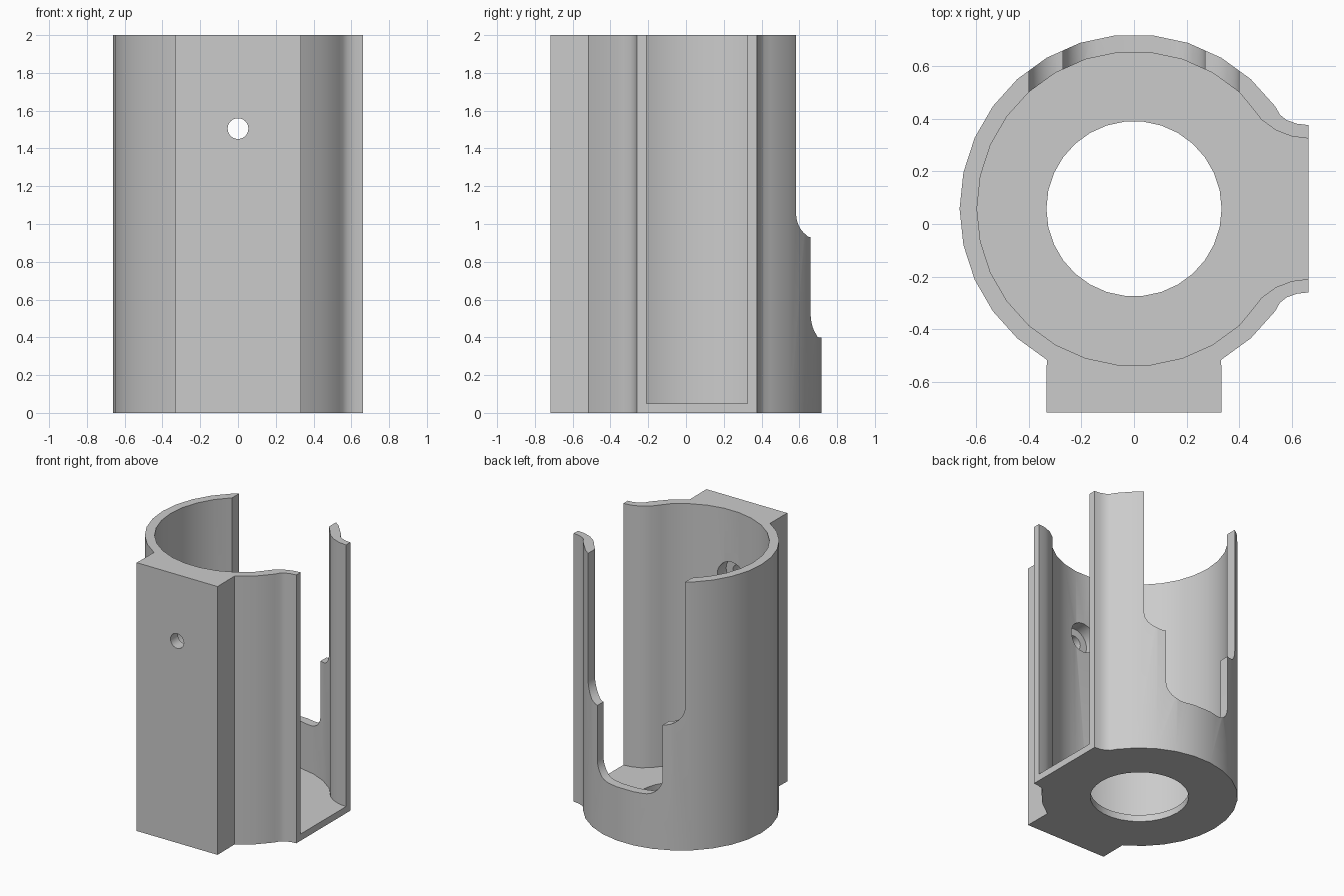
import bpy, bmesh
from math import sin, cos, pi, radians
from mathutils import Matrix, Vector

if "Cube" in bpy.data.objects:
    bpy.data.objects.remove(bpy.data.objects["Cube"], do_unlink=True)

CY = 0.058          # y of the tube axis
R_OUT, R_IN, R_BORE = 0.663, 0.597, 0.333
HEIGHT, FLOOR = 2.0, 0.05


def arc(cx, cy, r, start, end, steps):
    angles = [radians(start + (end - start) * i / steps) for i in range(steps + 1)]
    return [(cx + r * cos(a), cy + r * sin(a)) for a in angles]


def prism(name, outline, depth, matrix):
    """Extrude a closed 2D outline along local z, then place it."""
    bm = bmesh.new()
    face = bm.faces.new([bm.verts.new((x, y, 0)) for x, y in outline])
    ext = bmesh.ops.extrude_face_region(bm, geom=[face])
    moved = [v for v in ext["geom"] if isinstance(v, bmesh.types.BMVert)]
    bmesh.ops.translate(bm, verts=moved, vec=Vector((0, 0, depth)))
    bmesh.ops.transform(bm, matrix=matrix, verts=bm.verts)
    bmesh.ops.recalc_face_normals(bm, faces=bm.faces)
    mesh = bpy.data.meshes.new(name)
    bm.to_mesh(mesh)
    bm.free()
    obj = bpy.data.objects.new(name, mesh)
    bpy.context.collection.objects.link(obj)
    return obj


def cut(target, cutter):
    cutter.hide_render = True
    mod = target.modifiers.new("cut", "BOOLEAN")
    mod.operation, mod.solver, mod.object = "DIFFERENCE", "EXACT", cutter
    bpy.context.view_layer.objects.active = target
    bpy.ops.object.modifier_apply(modifier=mod.name)
    bpy.data.objects.remove(cutter, do_unlink=True)


def flipped(points):
    return [(x, -y) for x, y in reversed(points)]


def upright(z):
    return Matrix.Translation((0, CY, z))


def facing_back(y, z):
    """Local x, y become world x, z; extrusion runs toward the front (-y)."""
    return Matrix.Translation((0, y, z)) @ Matrix.Rotation(pi / 2, 4, "X")


# Tube outline with flared side mouth and flat front block
flare = [(R_OUT, 0.318), (0.62, 0.323), (0.58, 0.337), (0.555, 0.357)]
block = [(-R_BORE, -0.775), (R_BORE, -0.775)]
outline = (flare + arc(0, 0, R_OUT, 36, 240, 17) + block
           + arc(0, 0, R_OUT, 300, 324, 2) + flipped(flare))
housing = prism("housing", outline, HEIGHT, upright(0))

# Inner cavity, open at the top and through the side mouth
throat = [(0.8, 0.267), (R_OUT, 0.267), (0.6, 0.275), (0.54, 0.298),
          (0.485, 0.338), (0.44, 0.395)]
cavity = throat + arc(0, 0, R_IN, 48, 312, 22) + flipped(throat)
cut(housing, prism("cavity_cutter", cavity, HEIGHT, upright(FLOOR)))

# Round opening in the floor
cut(housing, prism("bore_cutter", arc(0, 0, R_BORE, 0, 348, 29), 0.4, upright(-0.2)))

# Stepped rear slot with rounded inner corners
half = (arc(0.14, 0.53, 0.13, -90, 0, 8)
        + arc(0.27, 1.06, 0.13, -90, 0, 8) + [(0.4, 2.2)])
slot = half + [(-x, z) for x, z in reversed(half)]
cut(housing, prism("slot_cutter", slot, 0.6, facing_back(0.9, 0)))

# Screw hole through the front block, with a wider seat on the inside
for name, radius, start, depth in (("screw_cutter", 0.055, -0.3, 0.6),
                                   ("seat_cutter", 0.11, -0.3, 0.33)):
    cut(housing, prism(name, arc(0, 0, radius, 0, 345, 23), depth,
                       facing_back(start, 1.505)))

# Plain grey finish
grey = bpy.data.materials.new("plain grey")
grey.use_nodes = True
colour = (0.6, 0.6, 0.6, 1)
grey.diffuse_color = colour
grey.node_tree.nodes["Principled BSDF"].inputs["Base Color"].default_value = colour
housing.data.materials.clear()
housing.data.materials.append(grey)
for poly in housing.data.polygons:
    poly.material_index = 0

bpy.ops.object.select_all(action="DESELECT")
housing.select_set(True)
bpy.context.view_layer.objects.active = housing
bpy.ops.object.shade_smooth_by_angle(angle=radians(30))
